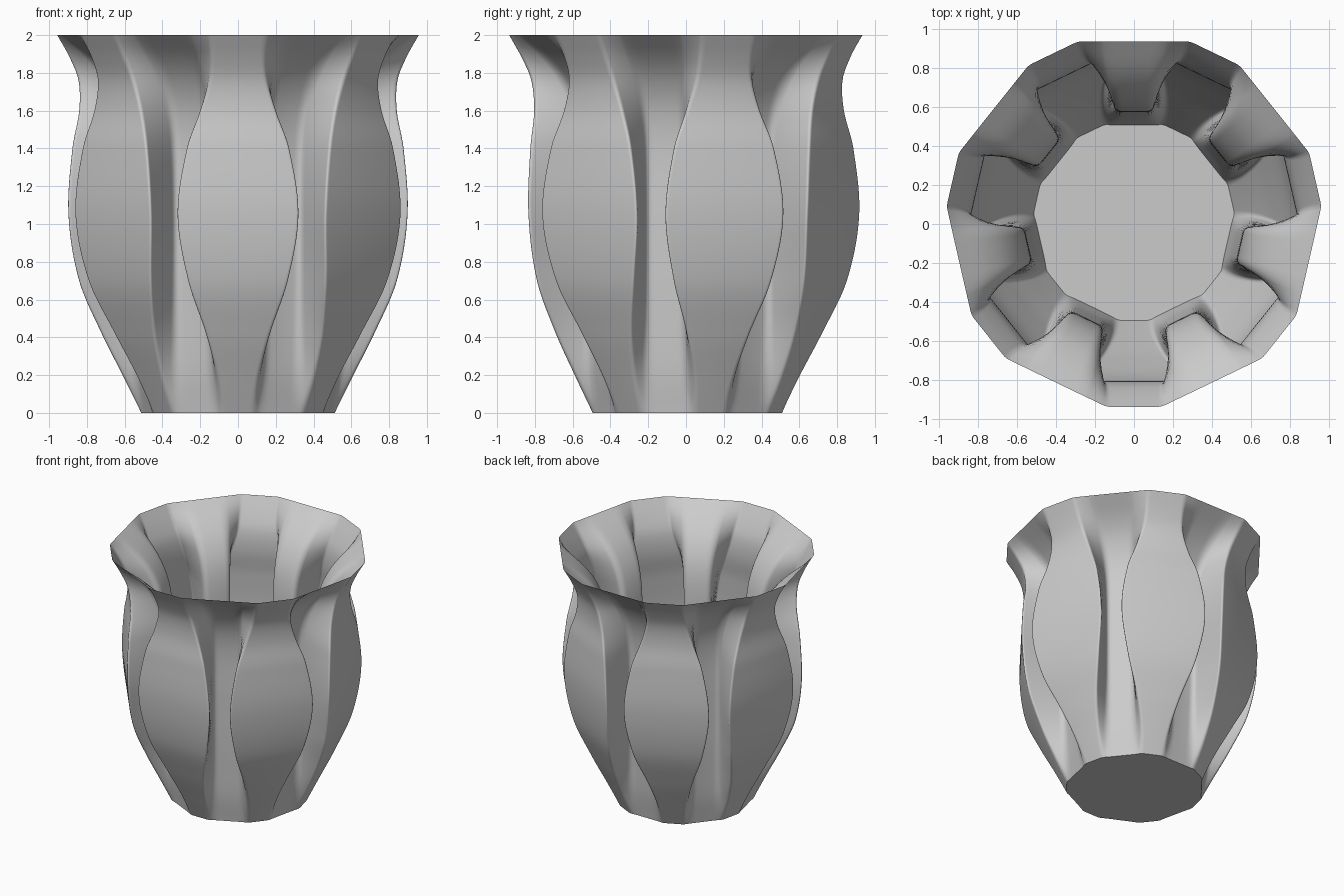
import bpy
import bmesh
import math
from mathutils import Vector, Matrix

LOBES = 7
RINGS = 64            # steps up the wall
PANEL_FILLET = 0.022  # rounding of the panel edges
GROOVE_FILLET = 0.045 # rounding of the groove edges
ARC = 5               # segments per rounded corner
HALF = math.pi / LOBES

# height, panel distance, panel half width, groove distance, groove half width
PROFILE = [
    (0.0, 0.51, 0.08, 0.49, 0.105),
    (0.2, 0.605, 0.112, 0.52, 0.105),
    (0.42, 0.705, 0.173, 0.535, 0.105),
    (0.7, 0.805, 0.27, 0.548, 0.105),
    (1.05, 0.85, 0.327, 0.555, 0.105),
    (1.4, 0.84, 0.277, 0.562, 0.105),
    (1.6, 0.82, 0.203, 0.595, 0.107),
    (1.76, 0.835, 0.153, 0.668, 0.112),
    (1.88, 0.885, 0.14, 0.77, 0.12),
    (2.0, 0.952, 0.14, 0.919, 0.13),
]


def slope(i, k):
    a, b = PROFILE[max(i - 1, 0)], PROFILE[min(i + 1, len(PROFILE) - 1)]
    return (b[k] - a[k]) / (b[0] - a[0])


def sample(z):
    """Smooth curve through the profile rows."""
    i = 0
    while i < len(PROFILE) - 2 and z > PROFILE[i + 1][0]:
        i += 1
    p, q = PROFILE[i], PROFILE[i + 1]
    d = q[0] - p[0]
    t = (z - p[0]) / d
    s = 1 - t
    return [p[k] * (1 + 2 * t) * s * s + q[k] * t * t * (3 - 2 * t)
            + d * t * s * (slope(i, k) * s - slope(i + 1, k) * t)
            for k in range(1, 5)]


def section(z):
    """Rounded outline of panels and grooves at one height."""
    panel, panel_w, groove, groove_w = sample(z)
    corners = []
    for n in range(LOBES):
        angle = -math.pi / 2 + n * 2 * HALF
        for turn, dist, width, fillet in ((0, panel, panel_w, PANEL_FILLET),
                                          (HALF, groove, groove_w, GROOVE_FILLET)):
            rot = Matrix.Rotation(angle + turn, 2)
            corners += [(rot @ Vector((dist, side * width)), fillet) for side in (-1, 1)]
    points = []
    for i, (c, fillet) in enumerate(corners):
        ends = []
        for other, _ in (corners[i - 1], corners[(i + 1) % len(corners)]):
            edge = other - c
            ends.append(c + edge.normalized() * min(fillet, edge.length * 0.42))
        for j in range(ARC + 1):
            t = j / ARC
            points.append(ends[0] * (1 - t) ** 2 + c * 2 * t * (1 - t) + ends[1] * t * t)
    return points


# Remove the default cube
cube = bpy.data.objects.get("Cube")
if cube:
    bpy.data.objects.remove(cube, do_unlink=True)

# Material
gray = bpy.data.materials.new("plain_gray")
gray.use_nodes = True
color = (0.6, 0.6, 0.6, 1)
gray.diffuse_color = color
gray.node_tree.nodes["Principled BSDF"].inputs["Base Color"].default_value = color

# Fluted wall: open at the top, closed by a floor
bm = bmesh.new()
rings = []
for r in range(RINGS + 1):
    z = 2 * r / RINGS
    rings.append([bm.verts.new((p.x, p.y + 0.016, z)) for p in section(z)])
for low, high in zip(rings, rings[1:]):
    for i in range(len(low)):
        k = (i + 1) % len(low)
        bm.faces.new((low[i], low[k], high[k], high[i]))
bm.faces.new(reversed(rings[0]))

mesh = bpy.data.meshes.new("fluted_vase")
bm.to_mesh(mesh)
bm.free()
mesh.materials.append(gray)
vase = bpy.data.objects.new("fluted_vase", mesh)
bpy.context.collection.objects.link(vase)

# Smooth shading with a sharp base edge
bpy.ops.object.select_all(action='DESELECT')
vase.select_set(True)
bpy.context.view_layer.objects.active = vase
bpy.ops.object.shade_smooth_by_angle(angle=math.radians(40))
